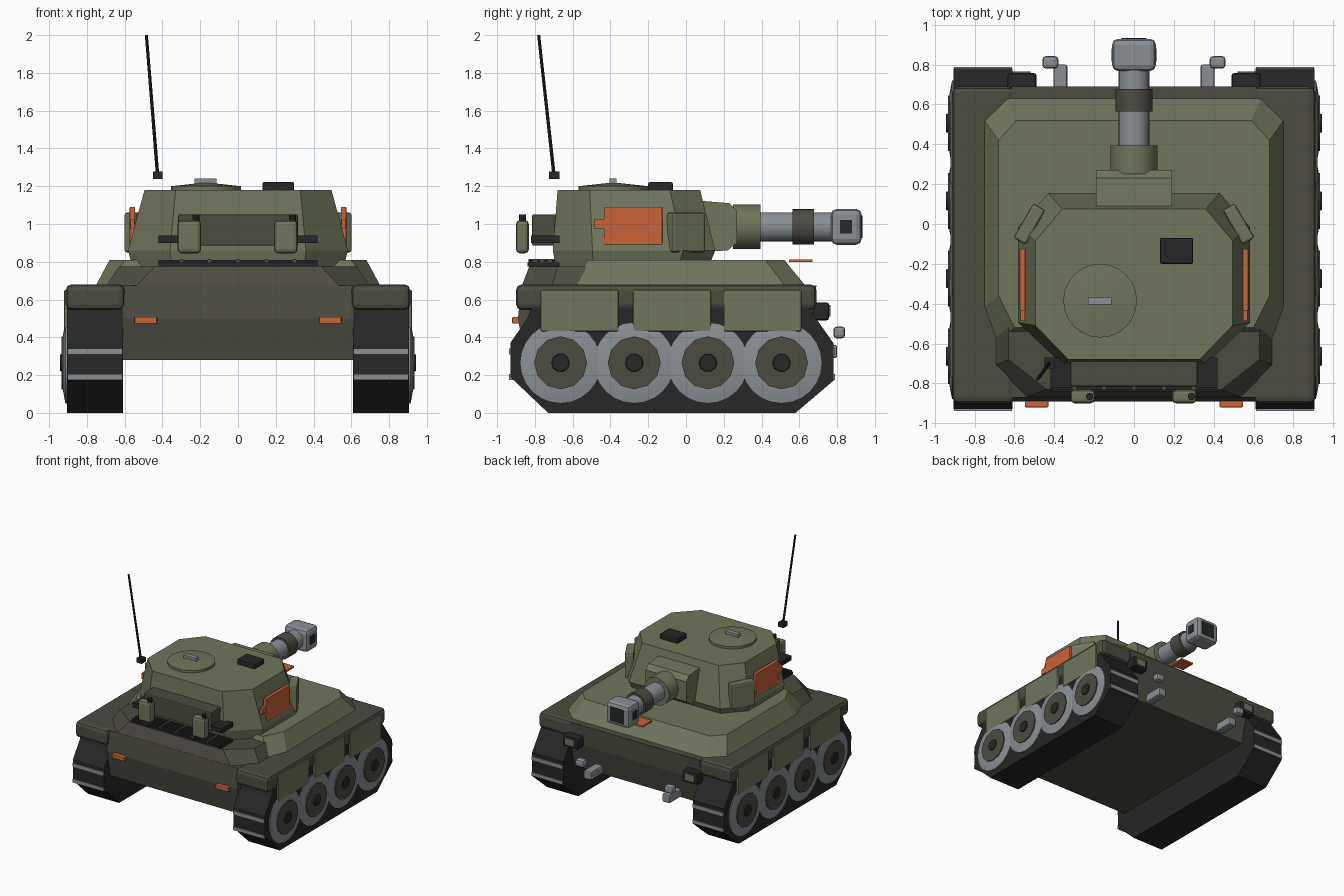
import bpy, bmesh, math
from mathutils import Matrix, Vector

cube = bpy.data.objects.get("Cube")
if cube:
    bpy.data.objects.remove(cube, do_unlink=True)


def material(name, rgb):
    m = bpy.data.materials.new(name)
    m.use_nodes = True
    m.diffuse_color = (*rgb, 1)
    m.node_tree.nodes["Principled BSDF"].inputs["Base Color"].default_value = (*rgb, 1)
    return m


GREEN = material("olive green", (0.16, 0.18, 0.105))
DARK = material("dark olive", (0.075, 0.072, 0.053))
BLACK = material("rubber black", (0.02, 0.02, 0.02))
GREY = material("steel grey", (0.25, 0.28, 0.3))
ORANGE = material("signal orange", (0.6, 0.125, 0.04))


def finish(name, bm, mat, bevel=0.0, smooth=False):
    bmesh.ops.recalc_face_normals(bm, faces=bm.faces)
    me = bpy.data.meshes.new(name)
    bm.to_mesh(me)
    bm.free()
    me.materials.append(mat)
    if smooth:
        me.shade_smooth()
        me.set_sharp_from_angle(angle=math.radians(35))
    ob = bpy.data.objects.new(name, me)
    bpy.context.collection.objects.link(ob)
    if bevel:
        mod = ob.modifiers.new("Bevel", "BEVEL")
        mod.width = bevel
        mod.segments = 2
    return ob


def box(name, lo, hi, mat, bevel=0.0, turn=None):
    """Box between two corners, optionally turned about its own centre."""
    bm = bmesh.new()
    lo, hi = Vector(lo), Vector(hi)
    mtx = Matrix.Translation((lo + hi) / 2)
    if turn:
        mtx = mtx @ turn
    bmesh.ops.create_cube(bm, size=1, matrix=mtx @ Matrix.Diagonal((*(hi - lo), 1)))
    return finish(name, bm, mat, bevel)


def rod(name, a, b, r1, r2, mat, sides=24):
    """Cylinder or cone from point a to point b."""
    a, b = Vector(a), Vector(b)
    turn = Vector((0, 0, 1)).rotation_difference(b - a).to_matrix().to_4x4()
    bm = bmesh.new()
    bmesh.ops.create_cone(bm, cap_ends=True, segments=sides, radius1=r1, radius2=r2,
                          depth=(b - a).length, matrix=Matrix.Translation((a + b) / 2) @ turn)
    return finish(name, bm, mat, smooth=sides > 12)


def loft(name, rings, mat):
    """Closed solid through rings with equal point counts."""
    bm = bmesh.new()
    rows = [[bm.verts.new(p) for p in ring] for ring in rings]
    n = len(rows[0])
    for low, high in zip(rows, rows[1:]):
        for i in range(n):
            j = (i + 1) % n
            bm.faces.new((low[i], low[j], high[j], high[i]))
    bm.faces.new(rows[0])
    bm.faces.new(rows[-1])
    return finish(name, bm, mat)


def prism(name, profile, x0, x1, mat):
    return loft(name, [[(x, y, z) for y, z in profile] for x in (x0, x1)], mat)


def octagon(z, hx, y0, fx0, c0, y1, fx1, c1):
    """Chamfered rectangle: half width, then end, end half width and chamfer length."""
    right = [(fx0, y0, z), (hx, y0 + c0, z), (hx, y1 - c1, z), (fx1, y1, z)]
    return right + [(-x, y, h) for x, y, h in reversed(right)]


# Hull
prism("lower_hull", [(-0.85, 0.28), (-0.89, 0.5), (-0.87, 0.675), (0.69, 0.675),
                     (0.68, 0.5), (0.63, 0.28)], -0.615, 0.615, DARK)
loft("engine_deck", [octagon(0.67, 0.7, -0.87, 0.54, 0.16, -0.35, 0.7, 0.02),
                     octagon(0.775, 0.63, -0.83, 0.44, 0.15, -0.35, 0.63, 0.02)], DARK)
loft("upper_hull", [octagon(0.67, 0.755, -0.6, 0.69, 0.18, 0.635, 0.64, 0.11),
                    octagon(0.81, 0.68, -0.52, 0.6, 0.16, 0.52, 0.59, 0.1)], GREEN)

# Engine grille
box("grille", (-0.42, -0.84, 0.775), (0.42, -0.67, 0.795), BLACK)
for i in range(4):
    y = -0.83 + i * 0.04
    box("grille_slat", (-0.42, y, 0.795), (0.42, y + 0.018, 0.81), BLACK)
for i in range(5):
    x = -0.3 + i * 0.15
    box("grille_rib", (x - 0.008, -0.835, 0.795), (x + 0.008, -0.68, 0.815), DARK)

# Running gear, mirrored
TRACK = [(-0.73, 0), (-0.93, 0.19), (-0.93, 0.37), (-0.84, 0.5), (-0.8, 0.6),
         (0.62, 0.6), (0.66, 0.54), (0.78, 0.37), (0.78, 0.17), (0.58, 0)]
for s, side in ((1, "left"), (-1, "right")):
    def sbox(name, lo, hi, mat, bevel=0.0, turn=None):
        a, b = sorted((s * lo[0], s * hi[0]))
        return box(f"{side}_{name}", (a, *lo[1:]), (b, *hi[1:]), mat, bevel, turn)

    prism(f"{side}_track", TRACK, s * 0.61, s * 0.905, BLACK)
    for z in (0.175, 0.31):
        sbox("rear_cleat", (0.612, -0.938, z), (0.903, -0.9, z + 0.03), GREY)
        sbox("front_cleat", (0.612, 0.75, z), (0.903, 0.788, z + 0.03), GREY)
    sbox("fender", (0.6, -0.9, 0.545), (0.912, 0.69, 0.68), DARK, 0.03)

    for y in (-0.77, -0.28, 0.2):
        sbox("skirt", (0.88, y, 0.43), (0.922, y + 0.412, 0.65), GREEN, 0.008)
    for i in range(4):
        y, z = -0.664 + i * 0.39, 0.265
        rod(f"{side}_wheel_rim", (s * 0.86, y, z), (s * 0.914, y, z), 0.215, 0.215, GREY)
        rod(f"{side}_wheel_face", (s * 0.914, y, z), (s * 0.926, y, z), 0.213, 0.15, GREY)
        rod(f"{side}_wheel_dish", (s * 0.9, y, z), (s * 0.934, y, z), 0.14, 0.14, DARK, 12)
        rod(f"{side}_wheel_hub", (s * 0.93, y, z), (s * 0.943, y, z), 0.05, 0.045, BLACK, 10)

    # Lamps and tow hooks
    sbox("headlamp", (0.49, 0.67, 0.49), (0.635, 0.757, 0.585), BLACK, 0.012)
    sbox("headlamp_lens", (0.52, 0.75, 0.51), (0.61, 0.766, 0.57), GREEN)
    sbox("tail_lamp", (0.43, -0.92, 0.472), (0.548, -0.88, 0.508), ORANGE, 0.005)
    sbox("tow_arm", (0.335, 0.62, 0.29), (0.405, 0.8, 0.36), GREY, 0.01)
    sbox("tow_knob", (0.38, 0.78, 0.395), (0.46, 0.843, 0.457), GREY, 0.018)

    # Turret side fittings
    sbox("side_panel", (0.545, -0.435, 0.89), (0.574, -0.125, 1.09), ORANGE, 0.004)
    sbox("side_panel_tab", (0.548, -0.487, 0.975), (0.57, -0.43, 1.025), ORANGE)
    sbox("cheek_plate", (0.49, -0.1, 0.85), (0.56, 0.1, 1.06), GREEN, 0.012,
         Matrix.Rotation(s * math.radians(30), 4, "Z"))
    sbox("rack_bracket", (0.315, -0.82, 0.9), (0.42, -0.67, 0.94), BLACK)

# Turret
loft("turret", [octagon(0.775, 0.56, -0.69, 0.35, 0.2, 0.12, 0.41, 0.16),
                octagon(0.86, 0.582, -0.705, 0.36, 0.21, 0.155, 0.43, 0.17),
                octagon(1.18, 0.495, -0.68, 0.33, 0.17, 0.075, 0.36, 0.16)], GREEN)
rod("hatch_ring", (-0.17, -0.385, 1.17), (-0.17, -0.385, 1.2), 0.185, 0.185, GREEN)
rod("hatch_lid", (-0.17, -0.385, 1.2), (-0.17, -0.385, 1.218), 0.185, 0.02, GREEN)
box("hatch_handle", (-0.23, -0.405, 1.205), (-0.113, -0.368, 1.24), GREY)
box("periscope", (0.13, -0.2, 1.17), (0.297, -0.07, 1.222), BLACK, 0.008)

# Rear stowage
box("stowage_bin", (-0.318, -0.815, 0.885), (0.318, -0.66, 1.05), DARK, 0.008)
for x in (-0.258, 0.253):
    box("fuel_can", (x - 0.062, -0.9, 0.845), (x + 0.062, -0.832, 1.02), GREEN, 0.02)
    rod("fuel_can_cap", (x + 0.035, -0.866, 1.01), (x + 0.035, -0.866, 1.05),
        0.019, 0.019, BLACK, 10)

# Gun
Z = 0.985
prism("mantlet", [(0.05, 0.85), (0.22, 0.86), (0.27, 0.9), (0.27, 1.07), (0.23, 1.11),
                  (0.05, 1.125)], -0.192, 0.192, GREEN)
rod("gun_sleeve", (0, 0.25, Z), (0, 0.395, Z), 0.117, 0.117, GREEN)
rod("gun_barrel", (0, 0.38, Z), (0, 0.8, Z), 0.077, 0.077, GREY)
rod("barrel_collar", (0, 0.565, Z), (0, 0.678, Z), 0.094, 0.094, DARK)
box("muzzle_brake", (-0.11, 0.768, Z - 0.095), (0.11, 0.93, Z + 0.095), GREY, 0.03)
box("muzzle_bore", (-0.062, 0.927, Z - 0.06), (0.062, 0.934, Z + 0.06), BLACK)
for s in (1, -1):
    box("muzzle_port", (s * 0.11 - 0.003, 0.815, Z - 0.036),
        (s * 0.11 + 0.003, 0.88, Z + 0.036), BLACK)
box("front_marker", (-0.06, 0.545, 0.798), (0.06, 0.67, 0.812), ORANGE)

# Antenna
box("antenna_base", (-0.45, -0.725, 1.238), (-0.4, -0.67, 1.277), BLACK)
rod("antenna", (-0.425, -0.698, 1.25), (-0.485, -0.78, 2.0), 0.009, 0.008, BLACK, 8)
